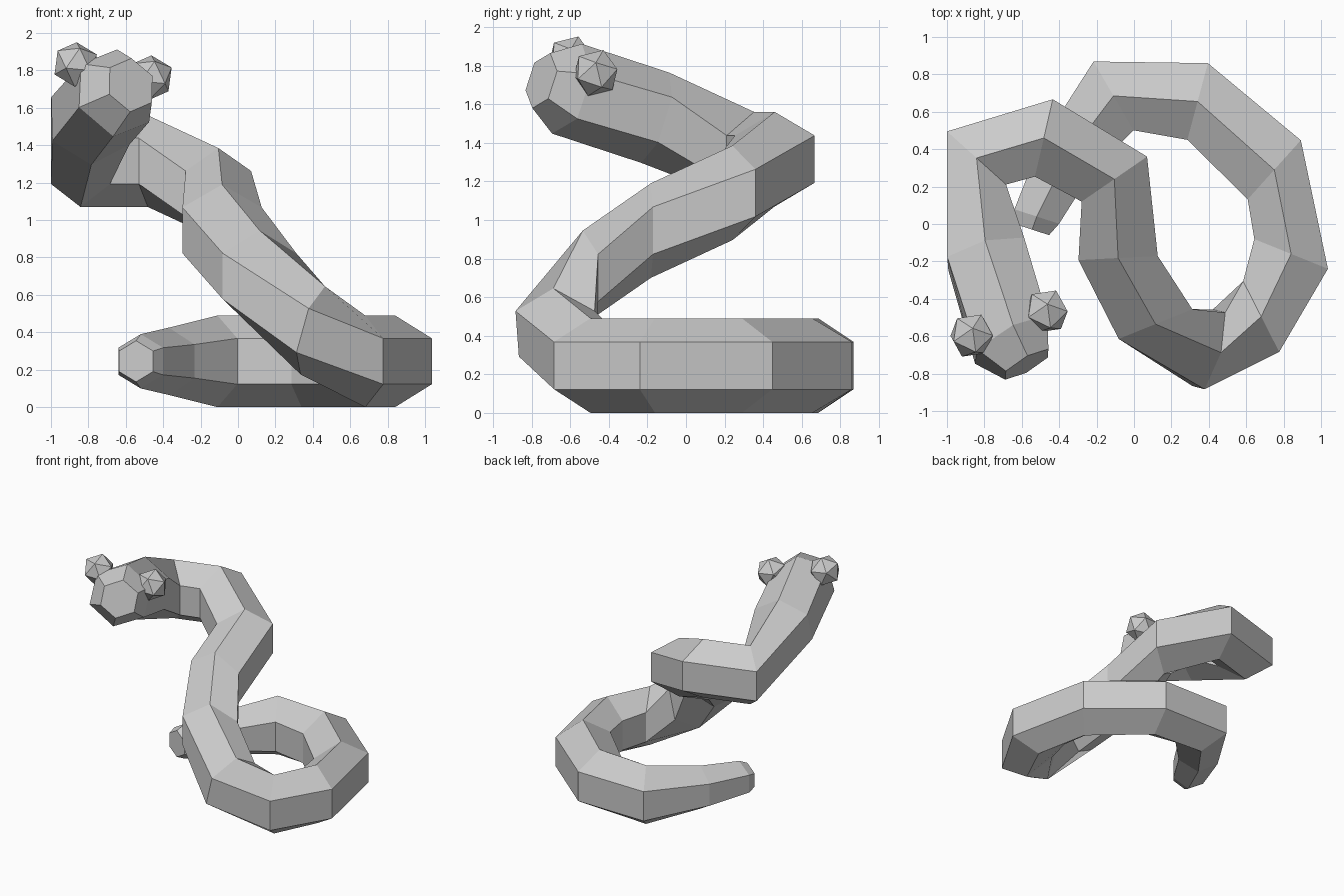
import bpy, bmesh
from math import sin, cos, radians, pi
from mathutils import Matrix, Vector

if "Cube" in bpy.data.objects:
    bpy.data.objects.remove(bpy.data.objects["Cube"])


def frame(heading, pitch=0, roll=0):
    """Axes of a body section: right side, travel direction, up."""
    h, p, q = radians(heading), radians(pitch), radians(roll)
    side = Vector((cos(h), sin(h), 0))
    ahead = Vector((-sin(h), cos(h), 0))
    up = Vector((0, 0, cos(p))) - ahead * sin(p)
    return side * cos(q) + up * sin(q), up * cos(q) - side * sin(q)


def add_object(name, bm):
    bmesh.ops.recalc_face_normals(bm, faces=bm.faces[:])
    mesh = bpy.data.meshes.new(name)
    bm.to_mesh(mesh)
    bm.free()
    obj = bpy.data.objects.new(name, mesh)
    bpy.context.collection.objects.link(obj)
    return obj


# Body sections, tail to head: x, y, z, radius, heading, pitch, roll
R = 0.245
sections = [
    (-0.545, -0.03, 0.245, 0.11, -18),
    (-0.52, 0.04, 0.245, 0.145, -18),
    (-0.37, 0.34, 0.245, 0.18, -28),
    (-0.11, 0.685, 0.245, R, -60),
    (0.34, 0.655, 0.245, R, -105),
    (0.75, 0.29, 0.245, R, -132),
    (0.84, -0.16, 0.245, R, 158),
    (0.68, -0.495, 0.245, R, 117),
    (0.40, -0.67, 0.41, R, 75, 16),
    (0.115, -0.535, 0.70, R, 22),
    (-0.085, -0.182, 0.945, R, 3),
    (-0.105, 0.24, 1.14, R, 34.5),
    (-0.482, 0.46, 1.315, R, 77),
    (-0.842, 0.353, 1.315, R, 138),
    (-0.79, -0.16, 1.53, R, 195, 17, 3),
    (-0.657, -0.617, 1.68, R, 209, 15, 11),
    (-0.573, -0.75, 1.722, 0.15, 210, 15, 10),
]

# Body: six-sided tube
bm = bmesh.new()
rings = []
for x, y, z, r, *angles in sections:
    side, up = frame(*angles)
    c = Vector((x, y, z))
    rings.append([bm.verts.new(c + r * (up * cos(k * pi / 3) + side * sin(k * pi / 3)))
                  for k in range(6)])
for a, b in zip(rings, rings[1:]):
    for k in range(6):
        n = (k + 1) % 6
        bm.faces.new((a[k], a[n], b[n], b[k]))
bm.faces.new(rings[0])
bm.faces.new(rings[-1])
add_object("snake_body", bm)

# Eyes: plain icosahedra aligned with the head
side, up = frame(209, 15, 11)
basis = Matrix((side, up.cross(side), up)).transposed().to_4x4()
for name, pos in (("left_eye", (-0.468, -0.468, 1.762)),
                  ("right_eye", (-0.868, -0.597, 1.832))):
    bm = bmesh.new()
    bmesh.ops.create_icosphere(bm, subdivisions=1, radius=0.125,
                               matrix=Matrix.Translation(pos) @ basis)
    add_object(name, bm)
